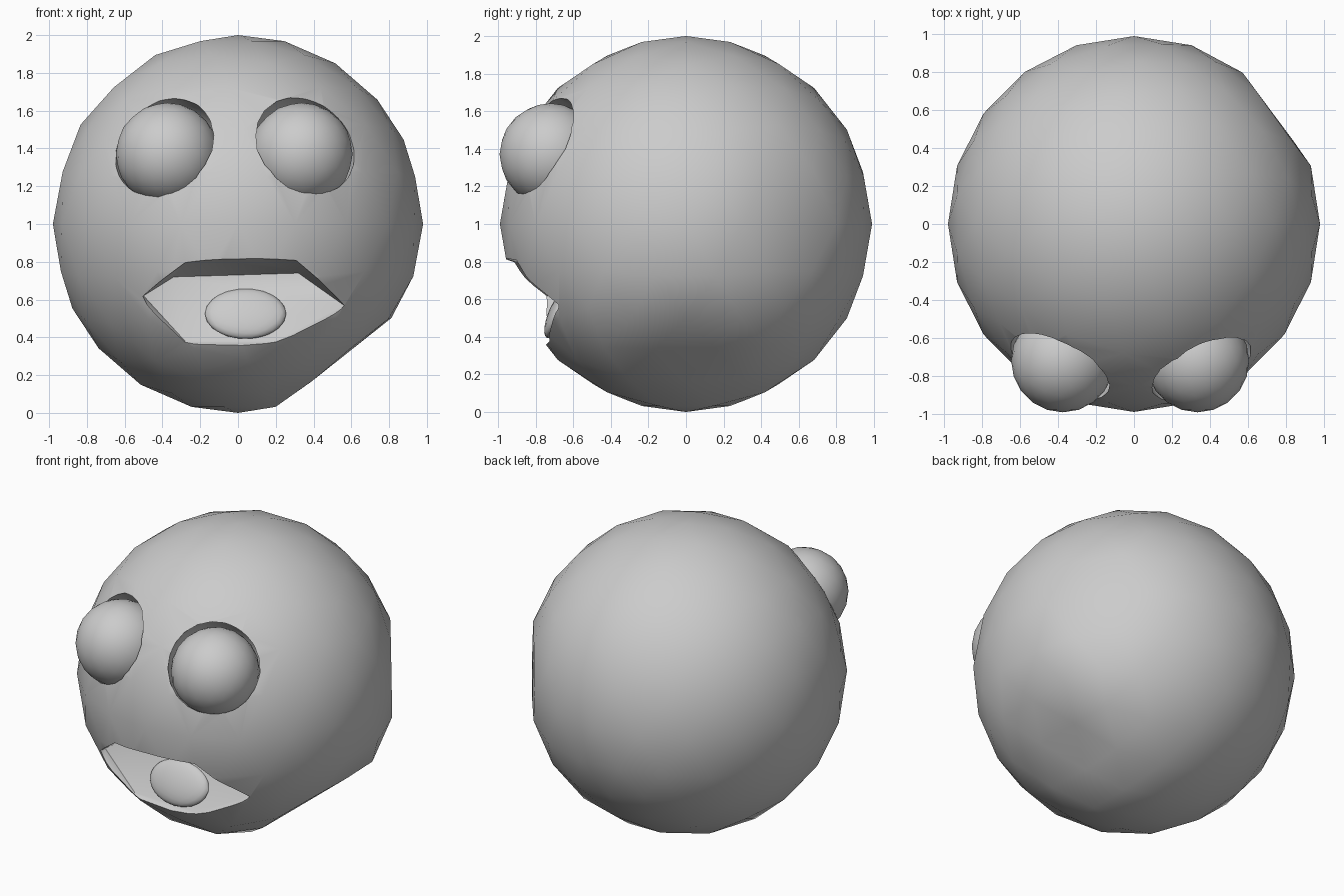
import bpy, bmesh
from mathutils import Vector, Matrix

if "Cube" in bpy.data.objects:
    bpy.data.objects.remove(bpy.data.objects["Cube"])


def make(name, bm):
    mesh = bpy.data.meshes.new(name)
    bm.to_mesh(mesh)
    bm.free()
    ob = bpy.data.objects.new(name, mesh)
    bpy.context.collection.objects.link(ob)
    return ob


def activate(ob):
    bpy.ops.object.select_all(action='DESELECT')
    ob.select_set(True)
    bpy.context.view_layer.objects.active = ob


def ball(name, centre, size, tilt=0.0, detail=3, planes=()):
    bm = bmesh.new()
    bmesh.ops.create_icosphere(bm, subdivisions=detail, radius=1)
    for v in bm.verts:
        v.co = Vector([a * s for a, s in zip(v.co, size)])
        # press the surface flat against any given plane
        for n, d in planes:
            n = Vector(n).normalized()
            v.co -= n * max(0, v.co.dot(n) - d)
    bmesh.ops.transform(bm, verts=bm.verts,
                        matrix=Matrix.Translation(centre) @ Matrix.Rotation(tilt, 4, 'X'))
    return make(name, bm)


def cut(ob, cutter):
    cutter.hide_render = True
    m = ob.modifiers.new("cut", 'BOOLEAN')
    m.operation = 'DIFFERENCE'
    m.solver = 'EXACT'
    m.object = cutter
    activate(ob)
    bpy.ops.object.modifier_apply(modifier=m.name)
    bpy.data.objects.remove(cutter)


def smooth(ob, angle=0.7):
    activate(ob)
    bpy.ops.object.shade_smooth_by_angle(angle=angle)


# Head: faceted ball with two slightly flattened patches
head = ball("head", (0, 0, 1), (0.98, 0.99, 1.0),
            planes=[((0.62, 0, -0.78), 0.895), ((0.80, 0.595, 0), 0.935)])

# Mouth: wedge with an overhanging upper lip and sloping floor
bm = bmesh.new()
for p in [(-0.24, -1.1, 0.845), (0.30, -1.1, 0.855),
          (-0.34, -0.62, 0.72), (0.32, -0.62, 0.74),
          (-0.50, -0.70, 0.62), (-0.54, -1.1, 0.60),
          (0.56, -0.66, 0.57), (0.62, -1.1, 0.56),
          (-0.28, -0.70, 0.38), (0.20, -0.72, 0.38),
          (-0.30, -1.1, 0.12), (0.25, -1.1, 0.12)]:
    bm.verts.new(p)
hull = bmesh.ops.convex_hull(bm, input=bm.verts)
loose = [v for v in bm.verts if not v.link_faces]
bmesh.ops.delete(bm, geom=loose, context='VERTS')
bmesh.ops.recalc_face_normals(bm, faces=bm.faces)
cut(head, make("mouth_cutter", bm))

# Eye sockets and eyes
for side, x in (("left", -0.375), ("right", 0.335)):
    cut(head, ball("socket_cutter", (x, -0.72, 1.39), (0.29, 0.29, 0.29)))
    smooth(ball("eye_" + side, (x, -0.72, 1.37), (0.272, 0.272, 0.272)))
smooth(head)

# Tongue: flattened disc lying on the mouth floor
smooth(ball("tongue", (0.04, -0.68, 0.525), (0.215, 0.145, 0.05), tilt=1.15))
